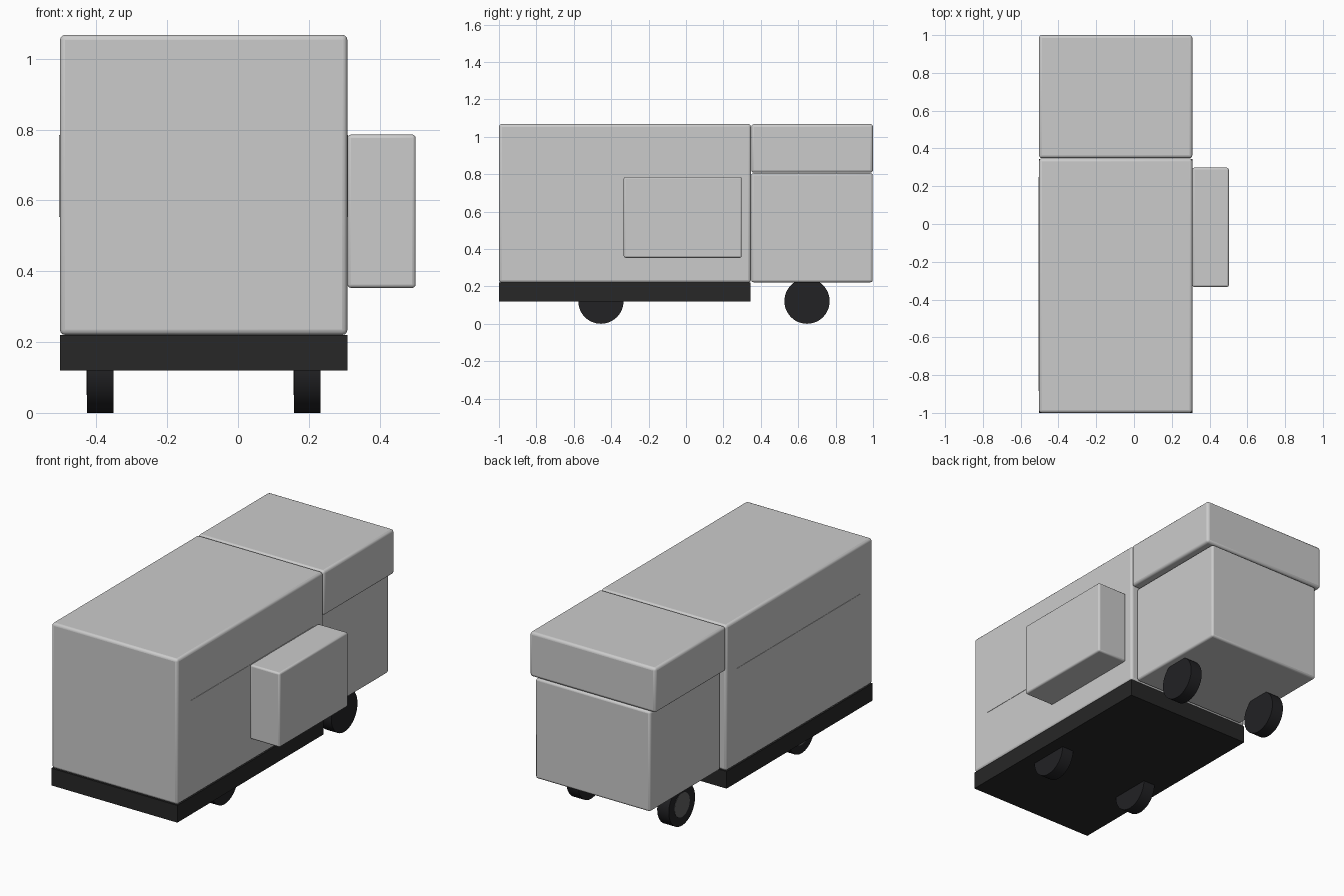
import bpy
from math import pi

if "Cube" in bpy.data.objects:
    bpy.data.objects.remove(bpy.data.objects["Cube"])

MID = -0.097          # centre line of the body in x
R = 0.121             # wheel radius


def material(name, rgb):
    m = bpy.data.materials.new(name)
    m.diffuse_color = (*rgb, 1)
    m.use_nodes = True
    m.node_tree.nodes["Principled BSDF"].inputs["Base Color"].default_value = m.diffuse_color
    return m


black = material("chassis_black", (0.02, 0.02, 0.02))
rubber = material("rubber", (0.016, 0.016, 0.018))
steel = material("hub_grey", (0.12, 0.12, 0.12))


def box(name, x, y, z, bevel=0.0, mat=None):
    """Box from (min, max) ranges with optional rounded edges."""
    bpy.ops.mesh.primitive_cube_add(
        size=1, location=[(a + b) / 2 for a, b in (x, y, z)])
    o = bpy.context.object
    o.name = name
    o.scale = [b - a for a, b in (x, y, z)]
    bpy.ops.object.transform_apply(location=False, rotation=False, scale=True)
    if bevel:
        m = o.modifiers.new("bevel", 'BEVEL')
        m.width = bevel
        m.segments = 3
        bpy.ops.object.shade_smooth_by_angle()
    if mat:
        o.data.materials.append(mat)
    return o


def disc(name, x, y, radius, width, mat):
    """Cylinder with its axle along x."""
    bpy.ops.mesh.primitive_cylinder_add(
        vertices=48, radius=radius, depth=width,
        location=(x, y, R), rotation=(0, pi / 2, 0))
    o = bpy.context.object
    o.name = name
    bpy.ops.object.shade_smooth_by_angle()
    o.data.materials.append(mat)


# Main body, chassis and two-part cab
full = (-0.503, 0.309)
box("cargo_body", full, (-1, 0.347), (0.22, 1.068), 0.015)
box("chassis", full, (-1, 0.345), (0.12, 0.22), 0.0, black)
box("cab_lower", (-0.467, 0.273), (0.349, 0.998), (0.222, 0.805), 0.012)
box("cab_roof", full, (0.349, 1.0), (0.808, 1.068), 0.015)

# Box on the right side
box("side_box", (0.309, 0.502), (-0.333, 0.298), (0.353, 0.786), 0.01)

# Thin panels on both sides of the body
for side, tag in ((-1, "left"), (1, "right")):
    c = MID + side * 0.404
    box("side_panel_" + tag, (c - 0.004, c + 0.004), (-0.885, 0.25), (0.553, 0.785))

# Wheels with hubs
for y, end in ((-0.455, "front"), (0.647, "rear")):
    for side, tag in ((-1, "left"), (1, "right")):
        x = MID + side * 0.2925
        disc(f"wheel_{end}_{tag}", x, y, R, 0.075, rubber)
        disc(f"hub_{end}_{tag}", x - 0.034, y, 0.07, 0.01, steel)
